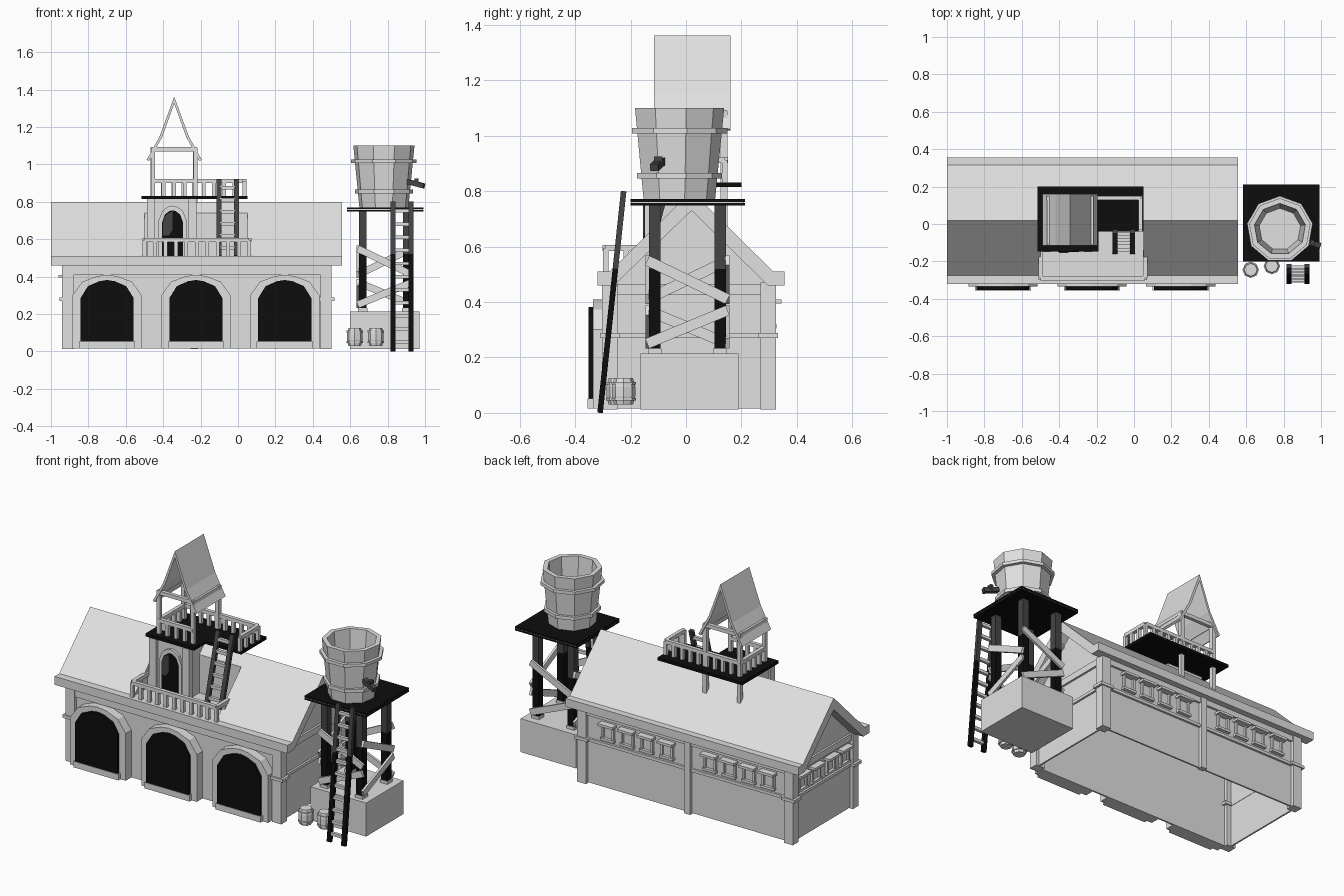
import bpy, bmesh, math
from mathutils import Vector

if "Cube" in bpy.data.objects:
    bpy.data.objects.remove(bpy.data.objects["Cube"])


def material(name, v):
    m = bpy.data.materials.new(name)
    m.diffuse_color = (v, v, v, 1)
    m.use_nodes = True
    m.node_tree.nodes["Principled BSDF"].inputs["Base Color"].default_value = m.diffuse_color
    return m


LIGHT = material("light grey", 0.75)
DARK = material("charcoal", 0.06)
BLACK = material("black", 0.004)


def finish(name, bm, mat):
    bmesh.ops.remove_doubles(bm, verts=bm.verts, dist=1e-5)
    bmesh.ops.recalc_face_normals(bm, faces=bm.faces)
    me = bpy.data.meshes.new(name)
    bm.to_mesh(me)
    bm.free()
    me.materials.append(mat)
    ob = bpy.data.objects.new(name, me)
    bpy.context.collection.objects.link(ob)
    return ob


def prism(name, pts, axis, a, b, mat=LIGHT):
    """Extrude a 2D profile (other two axes in order) along axis from a to b."""
    bm = bmesh.new()

    def at(p, t):
        c = list(p)
        c.insert("xyz".index(axis), t)
        return bm.verts.new(c)
    lo, hi = [at(p, a) for p in pts], [at(p, b) for p in pts]
    bm.faces.new(lo)
    bm.faces.new(hi)
    for i in range(len(pts)):
        j = (i + 1) % len(pts)
        bm.faces.new((lo[i], lo[j], hi[j], hi[i]))
    return finish(name, bm, mat)


def box(name, x0, x1, y0, y1, z0, z1, mat=LIGHT):
    return prism(name, [(x0, y0), (x1, y0), (x1, y1), (x0, y1)], "z", z0, z1, mat)


def beam(name, p, q, w, h, side, mat=LIGHT):
    """Straight bar from p to q, w wide along side, h deep."""
    p, q, s = Vector(p), Vector(q), Vector(side).normalized()
    n = (q - p).cross(s).normalized()
    bm = bmesh.new()
    ends = [[bm.verts.new(e + s * w / 2 * i + n * h / 2 * j)
             for i, j in ((-1, -1), (1, -1), (1, 1), (-1, 1))] for e in (p, q)]
    for e in ends:
        bm.faces.new(e)
    for i in range(4):
        j = (i + 1) % 4
        bm.faces.new((ends[0][i], ends[0][j], ends[1][j], ends[1][i]))
    return finish(name, bm, mat)


def dark_beam(name, p, q, w, h, side):
    """Dark timber: black below z 0.52, charcoal above."""
    p, q = Vector(p), Vector(q)
    if p.z < 0.5:
        m = p.lerp(q, (0.52 - p.z) / (q.z - p.z))
        beam(name + "_lower", p, m, w, h, side, BLACK)
        p = m
    beam(name + "_upper", p, q, w, h, side, DARK)


def lathe(name, cx, cy, prof, n, mat=LIGHT, closed=False):
    bm = bmesh.new()
    rings = [[bm.verts.new((cx + r * math.cos(math.pi / 2 + k * math.tau / n),
                            cy + r * math.sin(math.pi / 2 + k * math.tau / n), z))
              for k in range(n)] for r, z in prof]
    for i in range(len(rings) if closed else len(rings) - 1):
        a, b = rings[i], rings[(i + 1) % len(rings)]
        for k in range(n):
            j = (k + 1) % n
            bm.faces.new((a[k], a[j], b[j], b[k]))
    return finish(name, bm, mat)


def hoop(name, cx, cy, r0, r1, z0, z1, n):
    lathe(name, cx, cy, [(r0, z0), (r1, z0), (r1, z1), (r0, z1)], n, closed=True)


def ladder(name, x0, x1, bottom, top, rungs):
    (y0, z0), (y1, z1) = bottom, top
    for x in (x0 + .013, x1 - .013):
        dark_beam(name + "_rail", (x, y0, z0), (x, y1, z1), .026, .02, (1, 0, 0))
    for i in range(rungs):
        t = (i + .7) / (rungs + .4)
        y, z = y0 + (y1 - y0) * t, z0 + (z1 - z0) * t
        box(name + "_rung", x0 + .02, x1 - .02, y - .009, y + .009, z - .009, z + .009)


def railing(name, p, q, z0, z1, count):
    side = Vector((q[1] - p[1], p[0] - q[0], 0))
    beam(name + "_rail", (*p, z1), (*q, z1), .022, .022, side)
    for i in range(count):
        t = i / (count - 1)
        x, y = p[0] + (q[0] - p[0]) * t, p[1] + (q[1] - p[1]) * t
        box(name + "_baluster", x - .01, x + .01, y - .01, y + .01, z0, z1)


# Main hall: open-bottomed walls
X0, X1, Y0, Y1 = -.92, .48, -.28, .305
for y in (Y0, Y1 - .01):
    box("long_wall", X0, X1, y, y + .01, .016, .47)
for x in (X0, X1 - .01):
    box("end_wall", x, x + .01, Y0, Y1, .016, .47)
# Corner posts, middle post and horizontal beams
for x in (-.91, .47):
    for y in (-.275, .297):
        box("corner_post", x - .03, x + .03, y - .028, y + .028, .012, .47)
        box("post_band", x - .045, x + .045, y - .035, y + .035, .27, .288)
box("back_post", -.255, -.215, .29, .325, .012, .47)
box("back_band", X0, X1, .30, .318, .27, .288)
box("back_top_beam", X0, X1, .30, .318, .425, .465)
box("front_top_beam", X0, X1, -.298, -.275, .41, .465)
for x in (X0, X1):
    box("end_band", x - .012, x + .012, Y0, Y1, .27, .288)
    box("end_top_beam", x - .012, x + .012, Y0, Y1, .425, .465)

# Roof: solid over the hall, hollow overhang, notch for the balcony
SOLID = [(-.32, .46), (-.32, .51), (-.275, .51), (.02, .8), (.315, .51), (.355, .51), (.355, .46)]
HOLLOW = SOLID + [(.295, .46), (.02, .73), (-.26, .46)]
NOTCH = [(-.32, .46), (-.32, .51), (-.04, .51), (-.04, .741)] + SOLID[3:]
prism("roof_overhang_left", HOLLOW, "x", -1, -.92)
prism("roof_left", SOLID, "x", -.92, -.5)
prism("roof_notched", NOTCH, "x", -.5, .05)
prism("roof_right", SOLID, "x", .05, .48)
prism("roof_overhang_right", HOLLOW, "x", .48, .555)


# Three arched gates
def arch(cx, w, z0, spring, top):
    half = [(1, z0), (1, spring), (.72, spring + (top - spring) * .66), (.3, spring + (top - spring) * .93)]
    pts = [(cx + w * k, z) for k, z in half] + [(cx, top)]
    return pts + [(cx - w * k, z) for k, z in reversed(half)]


for cx in (-.70, -.225, .25):
    prism("gate_frame", arch(cx, .185, .016, .30, .41), "y", -.335, -.275)
    prism("gate_panel", arch(cx, .142, .05, .285, .382), "y", -.352, -.33, BLACK)
    box("gate_sill", cx - .15, cx + .15, -.355, -.30, .016, .052)


# Small hooded windows on the back and left walls
def window(c, wall, on_back):
    def piece(name, u0, u1, d, z0, z1):
        if on_back:
            box(name, c + u0, c + u1, wall - .01, wall + d, z0, z1)
        else:
            box(name, wall - d, wall + .01, c + u0, c + u1, z0, z1)
    piece("window_pane", -.03, .03, .004, .315, .39)
    for u in (-.04, .028):
        piece("window_jamb", u, u + .012, .016, .31, .395)
    piece("window_sill", -.045, .045, .022, .305, .32)
    piece("window_hood", -.05, .05, .04, .395, .41)


for x in (.30, .17, .04, -.095, -.38, -.51, -.64, -.77):
    window(x, Y1, True)
for y in (.22, .09, -.05, -.18):
    window(y, X0, False)

# Dormer under the lookout
box("dormer", -.475, -.23, -.13, .02, .51, .815)
for x in (-.465, -.245):
    box("dormer_post", x - .022, x + .022, -.15, -.11, .51, .815)
prism("door_frame", arch(-.35, .075, .51, .70, .78), "y", -.145, -.12)
prism("door_opening", arch(-.35, .056, .51, .69, .755), "y", -.151, -.14, BLACK)
prism("door_leaf", [(-.402, .62), (-.402, .69), (-.385, .73), (-.35, .752), (-.35, .65), (-.37, .62)],
      "y", -.156, -.15, DARK)
# Balcony railing
railing("balcony_front", (-.50, -.29), (.06, -.29), .51, .595, 11)
for x in (-.50, .06):
    railing("balcony_side", (x, -.29), (x, -.14), .51, .595, 3)

# Lookout deck (L-shaped), posts, railings and steep roof
prism("lookout_deck", [(-.515, -.147), (-.19, -.147), (-.19, -.04), (.05, -.04), (.05, .2), (-.515, .2)],
      "z", .815, .832, BLACK)
for x in (-.455, -.228):
    box("lookout_front_post", x - .011, x + .011, -.11, -.088, .83, 1.09)
    box("lookout_back_post", x - .012, x + .012, .125, .149, .60, 1.09)
    box("lookout_side_beam", x - .011, x + .011, -.10, .14, 1.07, 1.09)
for y in (-.10, .137):
    box("lookout_cross_beam", -.465, -.218, y - .011, y + .011, 1.07, 1.092)
railing("lookout_front", (-.455, -.10), (-.228, -.10), .83, .912, 5)
railing("lookout_left", (-.455, -.10), (-.455, .14), .83, .912, 6)
railing("lookout_back", (-.455, .14), (.035, .14), .83, .912, 10)
railing("lookout_right", (.035, .14), (.035, -.03), .83, .912, 4)
outer = [(-.147, 1.025), (-.078, 1.15), (0, 1.362), (.078, 1.15), (.147, 1.025)]
inner = [(.135, 1.018), (.064, 1.147), (0, 1.325), (-.064, 1.147), (-.135, 1.018)]
prism("lookout_roof", [(x - .341, z) for x, z in outer + inner], "y", -.115, .16)
ladder("lookout_ladder", -.115, .005, (-.15, .51), (-.04, .92), 6)

# Water tower: base, legs, braces and platform
box("tower_base", .60, .97, -.165, .19, .012, .214)
CX, CY, R = .785, .005, .118
for sx in (-1, 1):
    for sy in (-1, 1):
        x, y = CX + sx * R, CY + sy * R
        dark_beam("tower_leg", (x, y, .225), (x, y, .755), .042, .042, (1, 0, 0))
        box("leg_foot", x - .025, x + .025, y - .025, y + .025, .21, .232)
for k in range(4):
    n = Vector((math.cos(k * math.pi / 2), math.sin(k * math.pi / 2), 0))
    t = Vector((-n.y, n.x, 0))
    c = Vector((CX, CY, 0)) + n * (R + .027)
    for za, zb in ((.55, .41), (.25, .37)):
        beam("tower_brace", c - t * .145 + Vector((0, 0, za)), c + t * .145 + Vector((0, 0, zb)),
             .014, .038, n)
box("platform_lower", .583, .993, -.2, .212, .748, .757, BLACK)
box("platform_gap", .586, .99, -.197, .209, .757, .761)
box("platform_upper", .583, .993, -.2, .212, .761, .771, BLACK)
ladder("tower_ladder", .815, .937, (-.31, 0), (-.225, .80), 11)

# Open wooden tank with hoops and spout
TX, TY = .78, -.028
lathe("tank", TX, TY, [(0, .77), (.133, .77), (.166, 1.1), (.138, 1.1), (.112, .80), (0, .80)], 9)
hoop("tank_hoop_low", TX, TY, .13, .158, .845, .865, 9)
hoop("tank_hoop_high", TX, TY, .15, .178, 1.008, 1.027, 9)
beam("spout", (.89, -.085, .912), (.995, -.115, .885), .03, .026, (.27, .96, 0), DARK)
box("spout_tap", .945, .965, -.115, -.085, .895, .925, DARK)

# Barrels
for x, y in ((.624, -.245), (.737, -.225)):
    lathe("barrel", x, y, [(0, .03), (.034, .03), (.042, .06), (.042, .095), (.034, .125), (0, .125)], 8)
    for z in (.045, .102):
        hoop("barrel_hoop", x, y, .034, .044, z, z + .009, 8)
